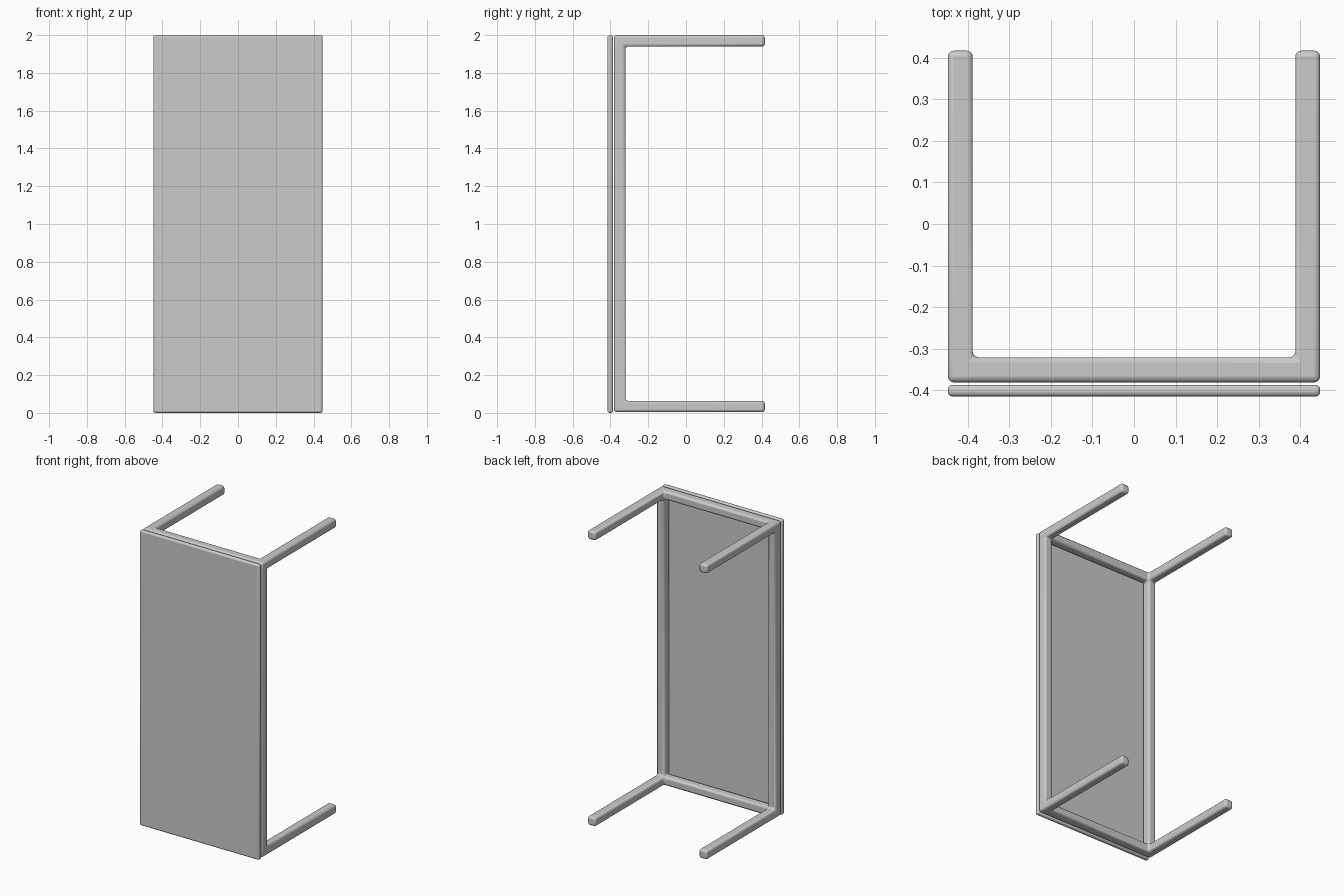
import bpy, bmesh
from itertools import product

if "Cube" in bpy.data.objects:
    bpy.data.objects.remove(bpy.data.objects["Cube"])


def build(name, xs, ys, zs, filled, bevel, segments):
    """Make one welded solid from the filled cells of a box grid, with rounded edges."""
    axes = (xs, ys, zs)
    bm = bmesh.new()
    verts = {}

    def vert(idx):
        if idx not in verts:
            verts[idx] = bm.verts.new([axes[k][idx[k]] for k in range(3)])
        return verts[idx]

    cells = {c for c in product(*(range(len(a) - 1) for a in axes)) if filled(*c)}
    for c in cells:
        for k, side in product(range(3), (0, 1)):
            near = list(c)
            near[k] += 2 * side - 1
            if tuple(near) in cells:
                continue
            u, v = (k + 1) % 3, (k + 2) % 3
            loop = []
            for du, dv in ((0, 0), (1, 0), (1, 1), (0, 1)):
                p = list(c)
                p[k] += side
                p[u] += du
                p[v] += dv
                loop.append(vert(tuple(p)))
            bm.faces.new(loop if side else loop[::-1])
    bmesh.ops.recalc_face_normals(bm, faces=bm.faces)
    mesh = bpy.data.meshes.new(name)
    bm.to_mesh(mesh)
    bm.free()
    obj = bpy.data.objects.new(name, mesh)
    bpy.context.collection.objects.link(obj)
    mod = obj.modifiers.new("rounded_edges", "BEVEL")
    mod.width = bevel
    mod.segments = segments
    mod.limit_method = "ANGLE"
    bpy.context.view_layer.objects.active = obj
    obj.select_set(True)
    bpy.ops.object.shade_smooth_by_angle(angle=0.6)
    obj.select_set(False)
    return obj


W, BAR = 0.448, 0.06

# Table panel, standing on its short edge
build("table_top", (-W, W), (-0.415, -0.387), (0, 2), lambda i, j, k: True, 0.011, 3)

# Frame ring behind the panel with four legs in one piece
build("leg_frame",
      (-W, -W + BAR, W - BAR, W),
      (-0.381, -0.321, 0.417),
      (0.004, 0.064, 1.94, 2.0),
      lambda i, j, k: (i != 1 and k != 1) or (j == 0 and (i != 1 or k != 1)),
      0.014, 3)
